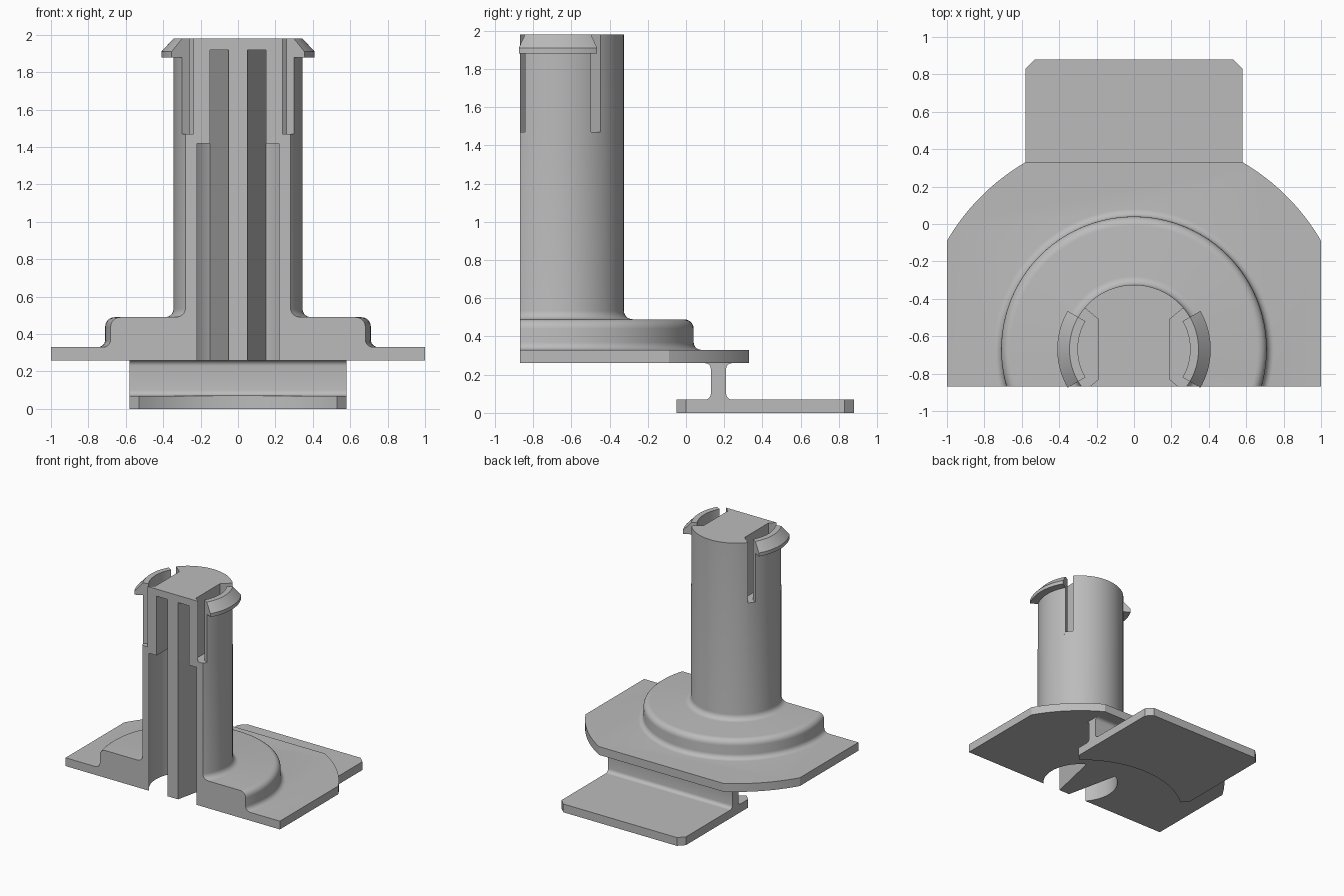
import bpy
import bmesh
from math import sin, cos, radians, atan2, degrees, sqrt

cube = bpy.data.objects.get("Cube")
if cube:
    bpy.data.objects.remove(cube, do_unlink=True)

AXIS_Y = -0.67      # post axis
FRONT_Y = -0.87     # flat front cut

grey = bpy.data.materials.new("plain grey")
grey.use_nodes = True
grey.diffuse_color = (0.5, 0.5, 0.5, 1)
grey.node_tree.nodes["Principled BSDF"].inputs["Base Color"].default_value = (0.5, 0.5, 0.5, 1)


def arc(r, a0, a1, n, cx=0.0, cy=0.0):
    """Points along an arc, angles in degrees."""
    steps = [radians(a0 + (a1 - a0) * i / n) for i in range(n + 1)]
    return [(cx + r * cos(a), cy + r * sin(a)) for a in steps]


def flip(points):
    return [(-x, y) for x, y in reversed(points)]


def finish(name, bm):
    bmesh.ops.recalc_face_normals(bm, faces=bm.faces)
    mesh = bpy.data.meshes.new(name)
    bm.to_mesh(mesh)
    bm.free()
    mesh.materials.append(grey)
    ob = bpy.data.objects.new(name, mesh)
    bpy.context.collection.objects.link(ob)
    return ob


def prism(name, outline, lo, hi, place=lambda u, v, w: (u, v, w)):
    """Extrude a closed 2D outline between two levels."""
    bm = bmesh.new()
    low = [bm.verts.new(place(u, v, lo)) for u, v in outline]
    top = [bm.verts.new(place(u, v, hi)) for u, v in outline]
    bm.faces.new(low)
    bm.faces.new(top)
    n = len(outline)
    for i in range(n):
        j = (i + 1) % n
        bm.faces.new((low[i], low[j], top[j], top[i]))
    return finish(name, bm)


def revolve(name, profile, a0, a1, n, closed_profile):
    """Sweep an (r, z) profile round the post axis."""
    bm = bmesh.new()
    full = a1 - a0 == 360
    rings = []
    for i in range(n if full else n + 1):
        a = radians(a0 + (a1 - a0) * i / n)
        rings.append([bm.verts.new((r * cos(a), AXIS_Y + r * sin(a), z)) for r, z in profile])
    m = len(profile)
    for i in range(n):
        p, q = rings[i], rings[(i + 1) % len(rings)]
        for k in range(m if closed_profile else m - 1):
            l = (k + 1) % m
            bm.faces.new((p[k], p[l], q[l], q[k]))
    if full:
        bm.faces.new([ring[0] for ring in rings])
        bm.faces.new([ring[-1] for ring in rings])
    else:
        bm.faces.new(rings[0])
        bm.faces.new(rings[-1])
    return finish(name, bm)


def combine(target, tool, operation):
    mod = target.modifiers.new("combine", 'BOOLEAN')
    mod.operation = operation
    mod.solver = 'EXACT'
    mod.object = tool
    bpy.context.view_layer.objects.active = target
    bpy.ops.object.modifier_apply(modifier=mod.name)
    bpy.data.objects.remove(tool, do_unlink=True)


def about_axis(u, v, w):
    return (u, AXIS_Y + v, w)


# Flange plate: a disc trimmed by straight sides and back
R = sqrt(1 + 0.58 ** 2)
corner = degrees(atan2(0.58, 1))
side = [(1, -0.4)] + arc(R, corner, 90 - corner, 16)
body = prism("post_and_flange", side + flip(side), 0.26, 0.33, about_axis)

# Round step and post, with fillets
profile = [(0.75, 0.295), (0.75, 0.33)]
profile += arc(0.04, 270, 180, 6, 0.75, 0.37)
profile += arc(0.05, 0, 90, 6, 0.66, 0.44)
profile += arc(0.045, 270, 180, 6, 0.39, 0.535)
profile += [(0.345, 1.98)]
combine(body, revolve("post", profile, 0, 360, 96, False), 'UNION')

# Flat front cut
box = [(-2, -2), (2, -2), (2, FRONT_Y), (-2, FRONT_Y)]
combine(body, prism("front_cutter", box, -1, 3), 'DIFFERENCE')

# Hollow on either side of the tapered rib, and clearance round the clips
bore = 0.297
hollow = [(0.05, -0.3), (0.05, -0.2), (0.15, 0.256)]
hollow += arc(bore, 59, -42.3, 24) + [(0.22, -0.3)]
channel = [(0.05, -0.3), (0.05, -0.2), (0.15, 0.255), (0.15, -0.3)]
c, s = 0.6 * cos(radians(40)), 0.6 * sin(radians(40))
clearance = [(0.19, -0.16), (c, -s), (c, s), (0.19, 0.16)]
for mirror in (lambda p: p, flip):
    for outline, lo, hi in ((hollow, 0.1, 1.42), (channel, 0.1, 1.92), (clearance, 1.47, 2.2)):
        combine(body, prism("cutter", mirror(outline), lo, hi, about_axis), 'DIFFERENCE')

# Snap clips with chamfered heads
clip = [(0.30, 1.45), (0.345, 1.45), (0.345, 1.88), (0.41, 1.88),
        (0.41, 1.91), (0.345, 1.98), (0.30, 1.98)]
parts = [body]
for name, a in (("left_clip", 0), ("right_clip", 180)):
    parts.append(revolve(name, clip, a - 30, a + 30, 20, True))

# Foot plate with chamfered corners and a hollowed front edge
half = [(0.53, -0.05), (0.58, 0), (0.58, 0.83), (0.53, 0.88)]
edge = degrees(atan2(0.62, 0.53))
front_edge = arc(0.815, 180 - edge, edge, 24, 0, AXIS_Y)[1:-1]
parts.append(prism("foot_plate", half + flip(half) + front_edge, 0, 0.07))

# Web between flange and foot, filleted top and bottom
f = 0.03
back = arc(f, 270, 180, 5, 0.21 + f, 0.07 + f) + arc(f, 180, 90, 5, 0.21 + f, 0.26 - f)
front = [(0.34 - y, z) for y, z in reversed(back)]
parts.append(prism("web", back + front, -0.58, 0.58, lambda u, v, w: (w, u, v)))

# Smooth round surfaces, sharp edges
for ob in parts:
    bpy.ops.object.select_all(action='DESELECT')
    ob.select_set(True)
    bpy.context.view_layer.objects.active = ob
    bpy.ops.object.shade_smooth_by_angle(angle=radians(30))
